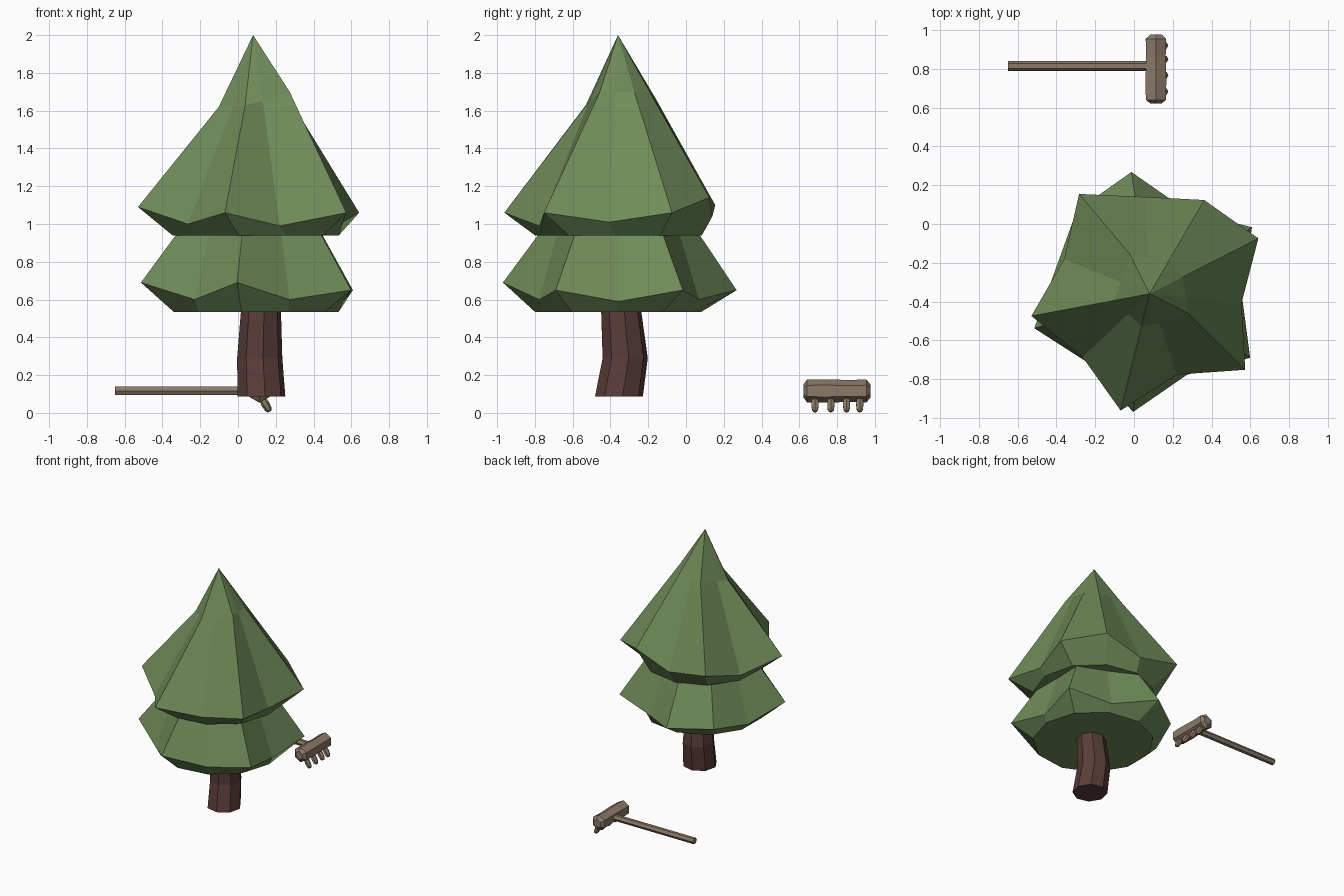
import bpy, bmesh, math
from mathutils import Vector

if "Cube" in bpy.data.objects:
    bpy.data.objects.remove(bpy.data.objects["Cube"])


def material(name, rgb):
    m = bpy.data.materials.new(name)
    m.diffuse_color = (*rgb, 1)
    m.use_nodes = True
    m.node_tree.nodes["Principled BSDF"].inputs["Base Color"].default_value = m.diffuse_color
    return m


GREEN = material("needles", (0.16, 0.26, 0.10))
BARK = material("bark", (0.10, 0.046, 0.042))
WOOD = material("wood", (0.26, 0.195, 0.14))


def loft(name, rings, mat, apex=None):
    """Skin a stack of equal-count rings, capped at both ends (or closed to an apex)."""
    bm = bmesh.new()
    rows = [[bm.verts.new(p) for p in ring] for ring in rings]
    n = len(rows[0])
    for a, b in zip(rows, rows[1:]):
        for i in range(n):
            j = (i + 1) % n
            bm.faces.new((a[i], a[j], b[j], b[i]))
    bm.faces.new(rows[0][::-1])
    if apex:
        top = bm.verts.new(apex)
        for i in range(n):
            bm.faces.new((rows[-1][i], rows[-1][(i + 1) % n], top))
    else:
        bm.faces.new(rows[-1])
    bmesh.ops.recalc_face_normals(bm, faces=bm.faces)
    me = bpy.data.meshes.new(name)
    bm.to_mesh(me)
    bm.free()
    me.materials.append(mat)
    ob = bpy.data.objects.new(name, me)
    bpy.context.collection.objects.link(ob)
    return ob


def ring(c, r, axis, n, turn=0.0):
    """Regular polygon round centre c, perpendicular to axis."""
    axis = Vector(axis).normalized()
    u = axis.orthogonal().normalized() if abs(axis.z) > 0.99 else Vector((0, 0, 1))
    u = (u - axis * u.dot(axis)).normalized()
    v = axis.cross(u)
    return [Vector(c) + r * (math.cos(t) * u + math.sin(t) * v)
            for t in (turn + 2 * math.pi * i / n for i in range(n))]


# Foliage: two jagged skirts of 11 points, the lower one meeting the flat
# underside of the upper one
CX, CY, N = 0.08, -0.36, 11


def star(start, radii, heights, cx=CX, shift={}):
    out = []
    for k in range(N):
        a = math.radians(start + 360 / N * k + shift.get(k, 0))
        out.append((cx + radii[k] * math.cos(a), CY + radii[k] * math.sin(a), heights[k]))
    return out


low_r = [.63, .47, .635, .57, .50, .62, .475, .615, .46, .615, .475]
low_z = [.65, .60, .65, .64, .60, .69, .60, .69, .60, .65, .59]
neck_r = [.44, .36, .44, .42, .37, .43, .36, .43, .36, .43, .36]
up_r = [.63, .56, .50, .63, .475, .62, .475, .62, .44, .63, .477]
up_z = [1.06, 1.14, 1.04, 1.10, 1.0, 1.09, 1.0, 1.06, .99, 1.06, 1.01]
mid_r = [.19, .20, .185, .225, .16, .185, .15, .175, .16, .216, .19]
mid_z = [1.70, 1.69, 1.68, 1.66, 1.64, 1.62, 1.62, 1.63, 1.65, 1.70, 1.70]
loft("foliage", [
    star(32, [.445] * N, [.535] * N, .088),
    star(33, low_r, low_z),
    star(33, neck_r, [.938] * N),
    star(30, [.445] * N, [.938] * N, .088),
    star(27, up_r, up_z),
    star(27, mid_r, mid_z, CX, {3: -9, 9: 12}),
], GREEN, apex=(CX, CY, 2.0))

# Trunk with a slight bend
loft("trunk", [
    ring((.124, -.355, .087), .128, (0, 0, 1), 8, .15),
    ring((.115, -.322, .29), .121, (0, 0, 1), 8, .15),
    ring((.122, -.345, .56), .106, (0, 0, 1), 8, .15),
], BARK)

# Rake handle
loft("rake_handle", [ring((x, .815, .117), .025, (1, 0, 0), 6, math.pi / 6)
                     for x in (-.65, .10)], WOOD)

# Rake head: hexagonal bar with tapered ends
loft("rake_head", [ring((.113, y, .116), r, (0, 1, 0), 6)
                   for y, r in ((.622, .034), (.64, .06), (.74, .062),
                                (.86, .058), (.955, .061), (.977, .034))], WOOD)

# Rake teeth: short slanted pegs with blunt ends
d = Vector((.5, 0, -.866))
for k, y in enumerate((.683, .767, .85, .92)):
    root = Vector((.123, y, .085))
    loft(f"rake_tooth_{k + 1}",
         [ring(root + d * s, r, d, 6) for s, r in ((0, .017), (.045, .022), (.075, .019), (.09, .010))],
         WOOD)
